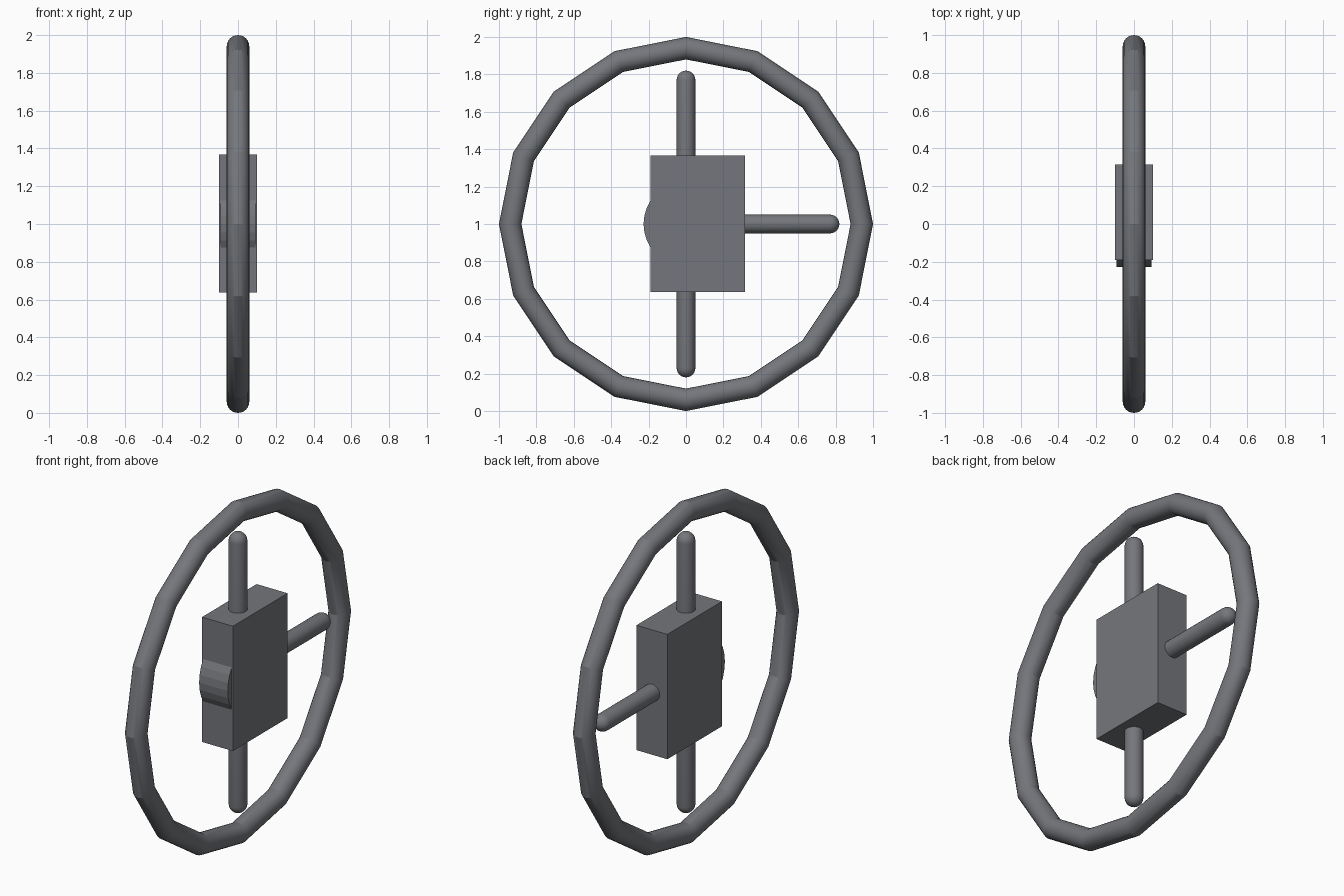
import bpy, bmesh
from math import pi, radians, sin, cos
from mathutils import Matrix, Vector

if "Cube" in bpy.data.objects:
    bpy.data.objects.remove(bpy.data.objects["Cube"])

CENTRE = Vector((0, 0, 1))
dark = bpy.data.materials.new("dark_grey")
dark.diffuse_color = (0.175, 0.183, 0.2, 1)
dark.use_nodes = True
dark.node_tree.nodes["Principled BSDF"].inputs["Base Color"].default_value = dark.diffuse_color


def finish(name, bm, smooth_angle=None):
    bmesh.ops.recalc_face_normals(bm, faces=bm.faces)
    mesh = bpy.data.meshes.new(name)
    bm.to_mesh(mesh)
    bm.free()
    mesh.materials.append(dark)
    obj = bpy.data.objects.new(name, mesh)
    obj.location = CENTRE
    bpy.context.collection.objects.link(obj)
    if smooth_angle:
        bpy.ops.object.select_all(action='DESELECT')
        obj.select_set(True)
        bpy.context.view_layer.objects.active = obj
        bpy.ops.object.shade_smooth_by_angle(angle=radians(smooth_angle))
    return obj


def spoke(name, angle, start=0.1, end=0.82, r=0.05, sides=24, rings=6):
    """Round-ended rod pointing up, turned about x by angle."""
    profile = [(r * cos(i * pi / 2 / rings), end - r + r * sin(i * pi / 2 / rings))
               for i in range(rings + 1)]
    profile = [(0, start), (r, start)] + profile
    bm = bmesh.new()
    verts = [bm.verts.new((x, 0, z)) for x, z in profile]
    edges = [bm.edges.new(pair) for pair in zip(verts, verts[1:])]
    bmesh.ops.spin(bm, geom=verts + edges, axis=(0, 0, 1), cent=(0, 0, 0),
                   angle=2 * pi, steps=sides)
    bmesh.ops.remove_doubles(bm, verts=bm.verts, dist=1e-4)
    bm.transform(Matrix.Rotation(angle, 4, 'X'))
    finish(name, bm, 30)


# Rim: 16-segment ring facing x
bpy.ops.mesh.primitive_torus_add(major_segments=16, minor_segments=24,
                                 major_radius=0.94, minor_radius=0.06,
                                 location=CENTRE, rotation=(0, pi / 2, 0))
rim = bpy.context.object
rim.name = "rim"
rim.data.materials.append(dark)
bpy.ops.object.shade_smooth_by_angle(angle=radians(18))

# Centre box
bm = bmesh.new()
bmesh.ops.create_cube(bm, size=1)
bm.transform(Matrix.Translation((0, 0.0625, 0.002)) @ Matrix.Diagonal((0.2, 0.505, 0.73, 1)))
finish("centre_box", bm)

# Round hub peeking out of the box
bm = bmesh.new()
bmesh.ops.create_cone(bm, cap_ends=True, segments=32, radius1=0.227, radius2=0.227, depth=0.185)
bm.transform(Matrix.Rotation(pi / 2, 4, 'Y'))
finish("hub", bm)

# Three spokes: up, towards +y, down
for name, angle in (("upper_spoke", 0), ("side_spoke", -pi / 2), ("lower_spoke", pi)):
    spoke(name, angle)
